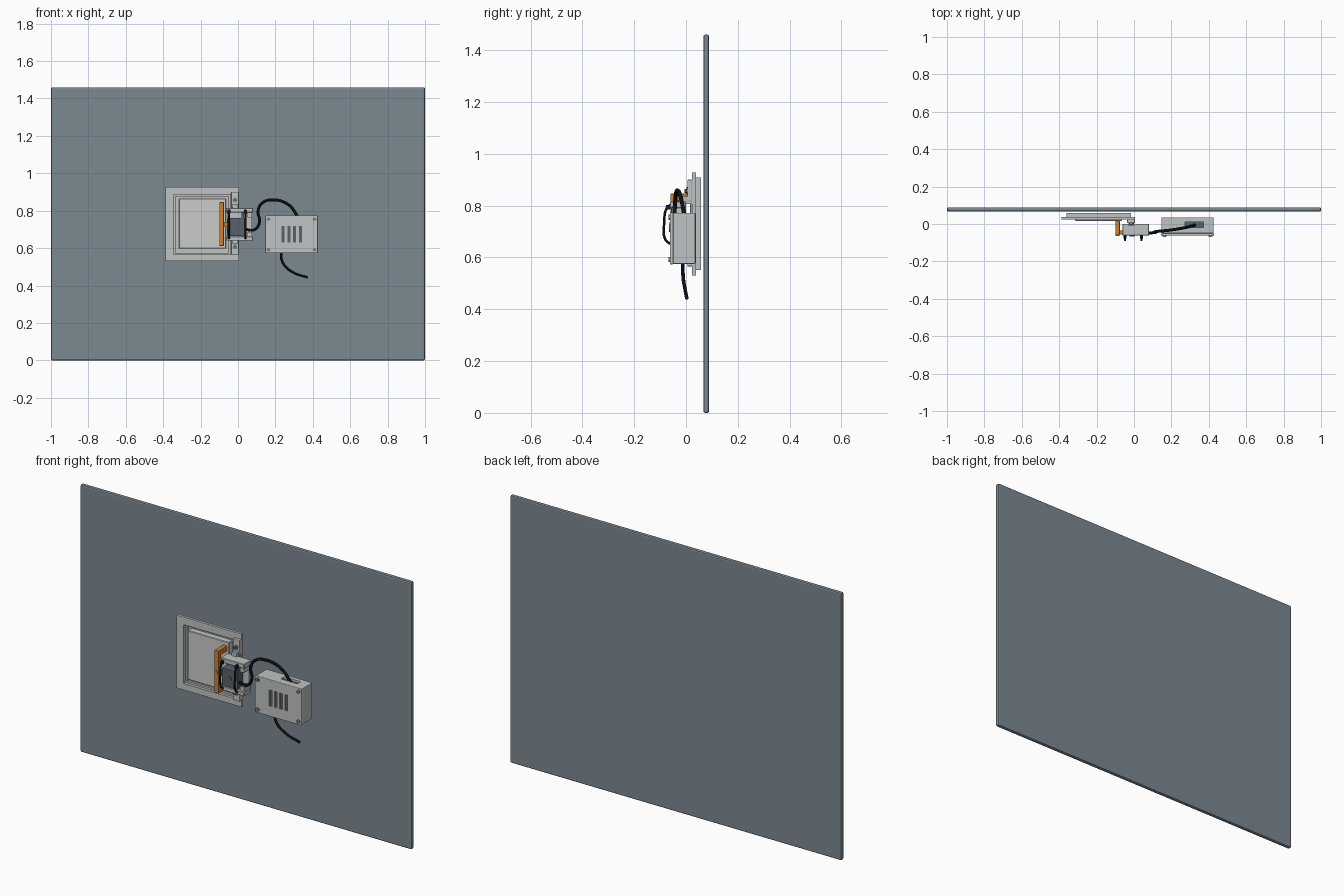
import bpy, bmesh, math
from mathutils import Vector

if "Cube" in bpy.data.objects:
    bpy.data.objects.remove(bpy.data.objects["Cube"])


def material(name, rgb):
    m = bpy.data.materials.new(name)
    m.diffuse_color = (*rgb, 1)
    m.use_nodes = True
    m.node_tree.nodes["Principled BSDF"].inputs["Base Color"].default_value = m.diffuse_color
    return m


SLATE = material("slate board", (0.20, 0.25, 0.285))
GREY = material("light grey plastic", (0.53, 0.55, 0.55))
PALE = material("pale door", (0.60, 0.60, 0.59))
ORANGE = material("orange lever", (0.62, 0.22, 0.03))
DARK = material("dark motor", (0.10, 0.125, 0.15))
STEEL = material("steel screws", (0.28, 0.30, 0.32))
BLACK = material("black cable", (0.012, 0.014, 0.018))


def box(name, x, y, z, mat, bevel=0.0, segments=2):
    """Box from (min, max) pairs."""
    bm = bmesh.new()
    bmesh.ops.create_cube(bm, size=1)
    for v in bm.verts:
        v.co = Vector([(a + b) / 2 + c * (b - a) for (a, b), c in zip((x, y, z), v.co)])
    if bevel:
        bmesh.ops.bevel(bm, geom=bm.edges[:], offset=bevel, segments=segments,
                        profile=0.5, affect='EDGES')
    me = bpy.data.meshes.new(name)
    bm.to_mesh(me)
    bm.free()
    me.materials.append(mat)
    ob = bpy.data.objects.new(name, me)
    bpy.context.collection.objects.link(ob)
    return ob


def cut(ob, x, y, z):
    """Cut a box-shaped opening."""
    cutter = box("cutter", x, y, z, DARK)
    mod = ob.modifiers.new("opening", 'BOOLEAN')
    mod.object, mod.operation, mod.solver = cutter, 'DIFFERENCE', 'EXACT'
    bpy.ops.object.select_all(action='DESELECT')
    ob.select_set(True)
    bpy.context.view_layer.objects.active = ob
    bpy.ops.object.modifier_apply(modifier=mod.name)
    bpy.data.objects.remove(cutter)


def disc(name, x, y0, y1, z, r, mat, sides=20):
    """Cylinder along y."""
    bpy.ops.mesh.primitive_cylinder_add(vertices=sides, radius=r, depth=abs(y1 - y0),
                                        location=(x, (y0 + y1) / 2, z),
                                        rotation=(math.pi / 2, 0, 0))
    ob = bpy.context.object
    ob.name = name
    ob.data.materials.append(mat)
    bpy.ops.object.shade_smooth_by_angle()
    return ob


def cable(name, points, r, mat=BLACK):
    """Round tube through the points."""
    cu = bpy.data.curves.new(name, 'CURVE')
    cu.dimensions = '3D'
    cu.bevel_depth, cu.bevel_resolution, cu.resolution_u = r, 3, 8
    cu.use_fill_caps = True
    sp = cu.splines.new('BEZIER')
    sp.bezier_points.add(len(points) - 1)
    for p, co in zip(sp.bezier_points, points):
        p.co = co
        p.handle_left_type = p.handle_right_type = 'AUTO'
    cu.materials.append(mat)
    ob = bpy.data.objects.new(name, cu)
    bpy.context.collection.objects.link(ob)
    bpy.ops.object.select_all(action='DESELECT')
    ob.select_set(True)
    bpy.context.view_layer.objects.active = ob
    bpy.ops.object.convert(target='MESH')
    bpy.ops.object.shade_smooth_by_angle()


# Large back board
box("board", (-1, 1), (0.067, 0.089), (0, 1.46), SLATE, 0.007)

# Door frame with its opening, rear lining and door
frame = box("door_frame", (-0.387, 0.005), (0.023, 0.038), (0.53, 0.928), GREY)
cut(frame, (-0.345, -0.04), (0, 0.06), (0.565, 0.886))
lining = box("frame_lining", (-0.362, -0.015), (0.038, 0.058), (0.552, 0.908), GREY)
cut(lining, (-0.335, -0.05), (0, 0.05), (0.575, 0.876))
box("door", (-0.315, -0.065), (0.016, 0.05), (0.597, 0.866), PALE, 0.003, 1)

# Orange lever: upright bar, end legs and hub arm
box("lever_bar", (-0.10, -0.076), (-0.06, -0.036), (0.612, 0.846), ORANGE, 0.003)
for z in (0.612, 0.816):
    box("lever_leg", (-0.10, -0.076), (-0.04, 0.016), (z, z + 0.03), ORANGE, 0.003)
box("lever_arm", (-0.08, -0.055), (-0.055, -0.035), (0.715, 0.737), ORANGE)
disc("lever_hub", -0.088, -0.064, -0.058, 0.726, 0.01, ORANGE)

# Motor bracket, motor and hold-down ties
box("bracket_back", (-0.06, 0.075), (-0.012, 0.0), (0.64, 0.815), GREY)
box("bracket_top", (-0.062, 0.08), (-0.062, 0.0), (0.79, 0.815), GREY, 0.002, 1)
box("bracket_bottom", (-0.062, 0.08), (-0.062, 0.0), (0.64, 0.662), GREY, 0.002, 1)
for z in (0.662, 0.765):
    box("bracket_cheek", (0.052, 0.075), (-0.055, -0.01), (z, z + 0.025), GREY)
box("motor", (-0.055, 0.04), (-0.062, -0.012), (0.664, 0.762), DARK, 0.003)
box("motor_flange", (0.02, 0.032), (-0.058, -0.012), (0.662, 0.79), DARK)
disc("motor_cap", -0.01, -0.066, -0.06, 0.713, 0.014, DARK)
for x in (-0.048, 0.04):
    cable("tie", [(x, -0.05, 0.81), (x, -0.074, 0.79), (x, -0.084, 0.735),
                  (x, -0.08, 0.67), (x, -0.055, 0.648)], 0.005)
    box("tie_head", (x - 0.008, x + 0.008), (-0.078, -0.06), (0.785, 0.803), BLACK, 0.002, 1)

# Mounting tabs with screws
for z0, z1, zs in ((0.815, 0.9, 0.857), (0.565, 0.642, 0.608)):
    box("mounting_tab", (-0.037, 0.005), (0.005, 0.024), (z0, z1), GREY, 0.004)
    box("tab_web", (-0.03, 0.0), (-0.012, 0.024), (min(max(z0, 0.63), 0.815) - 0.008,
        min(max(z0, 0.63), 0.815) + 0.02), GREY)
    disc("tab_washer", -0.016, 0.001, 0.006, zs, 0.014, STEEL)
    disc("tab_screw", -0.016, -0.005, 0.002, zs, 0.008, DARK, 6)

# Control box: body, slotted lid, corner screws
body = box("control_box", (0.147, 0.425), (-0.05, 0.036), (0.575, 0.772), GREY, 0.004)
cut(body, (0.272, 0.372), (-0.02, 0.01), (0.758, 0.8))
box("cable_port_floor", (0.272, 0.372), (-0.02, 0.01), (0.756, 0.76), DARK)
lid = box("box_lid", (0.145, 0.427), (-0.062, -0.05), (0.573, 0.774), GREY, 0.003)
for i in range(4):
    x = 0.24 + i * 0.0315
    cut(lid, (x - 0.008, x + 0.008), (-0.08, -0.053), (0.63, 0.717))
    box("slot_floor", (x - 0.008, x + 0.008), (-0.055, -0.052), (0.63, 0.717), DARK)
for x in (0.163, 0.409):
    for z in (0.592, 0.755):
        disc("lid_screw", x, -0.068, -0.061, z, 0.01, STEEL)
        disc("lid_screw_socket", x, -0.0685, -0.0675, z, 0.005, DARK, 6)

# Motor cable to the box and supply cable leaving it
cable("motor_cable", [(0.035, -0.045, 0.70), (0.09, -0.047, 0.70), (0.115, -0.045, 0.74),
                      (0.107, -0.043, 0.80), (0.13, -0.039, 0.842), (0.19, -0.033, 0.858),
                      (0.27, -0.02, 0.832), (0.325, -0.006, 0.76)], 0.008)
cable("supply_cable", [(0.23, -0.012, 0.585), (0.238, -0.011, 0.525),
                       (0.288, -0.003, 0.474), (0.372, 0.003, 0.443)], 0.007)
